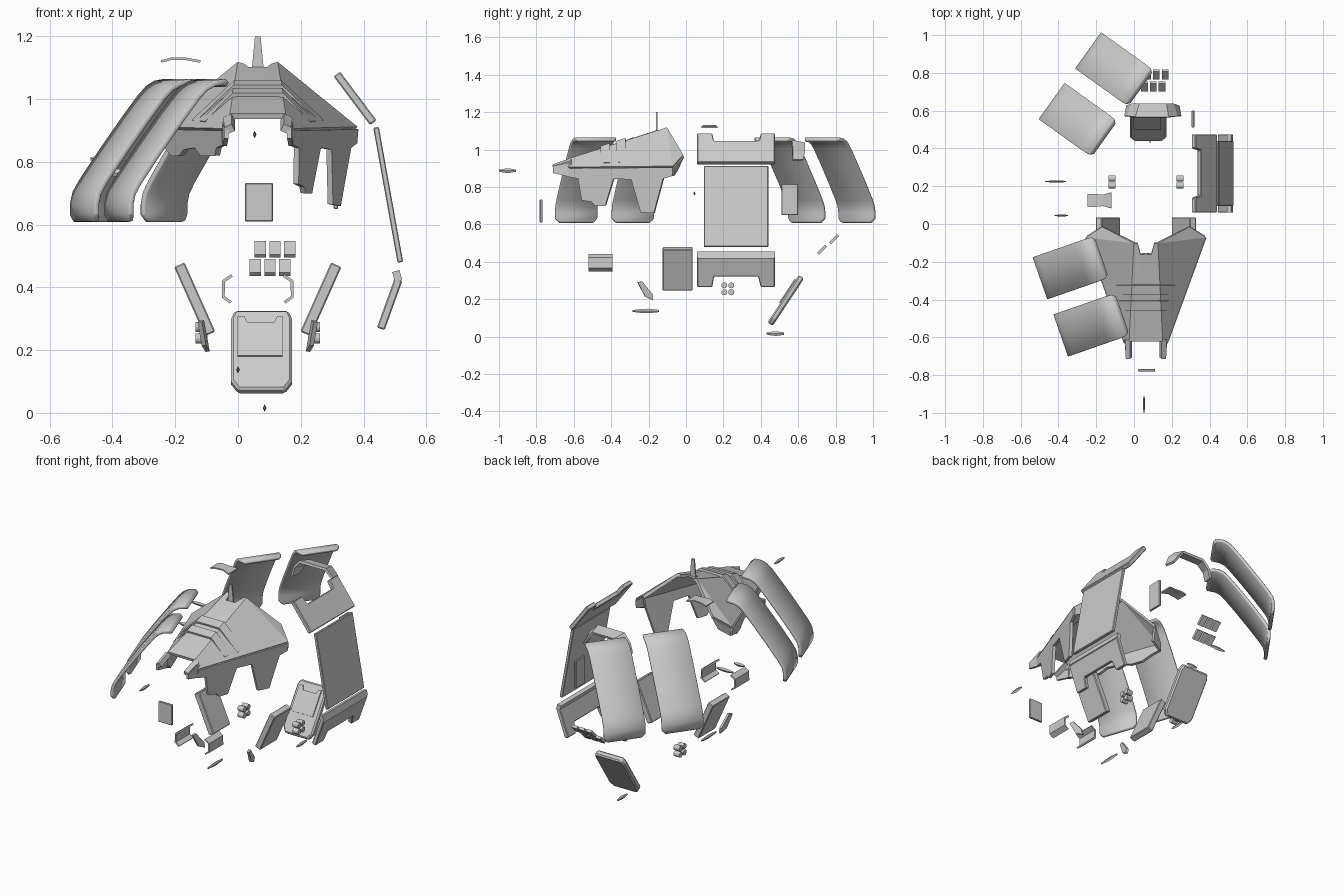
import bpy, bmesh
from math import cos, sin, radians
from mathutils import Vector, Matrix

C = 0.063          # symmetry line of the armour set


def build(name, verts, faces, thick=0.0, bevel=0.0, smooth=False):
    """Mesh object, optionally thickened about its surface and bevelled."""
    me = bpy.data.meshes.new(name)
    ob = bpy.data.objects.new(name, me)
    bpy.context.collection.objects.link(ob)
    bm = bmesh.new()
    vs = [bm.verts.new(v) for v in verts]
    for f in faces:
        bm.faces.new([vs[i] for i in f])
    bmesh.ops.recalc_face_normals(bm, faces=bm.faces)
    bm.to_mesh(me)
    bm.free()
    if thick:
        m = ob.modifiers.new("thickness", "SOLIDIFY")
        m.thickness, m.offset = thick, 0
        m.use_even_offset = True
    if bevel:
        m = ob.modifiers.new("edges", "BEVEL")
        m.width, m.segments, m.angle_limit = bevel, 1, radians(40)
        m.limit_method = "ANGLE"
    if smooth:
        bpy.ops.object.select_all(action="DESELECT")
        ob.select_set(True)
        bpy.context.view_layer.objects.active = ob
        bpy.ops.object.shade_smooth_by_angle(angle=radians(30))
    return ob


def plate(name, pts, thick, bevel=0.0):
    return build(name, pts, [range(len(pts))], thick, bevel)


def strip(name, rows, thick, bevel=0.0, smooth=False):
    """Sheet through a list of (point, point) rows."""
    verts = [p for r in rows for p in r]
    faces = [(2 * i, 2 * i + 1, 2 * i + 3, 2 * i + 2) for i in range(len(rows) - 1)]
    return build(name, verts, faces, thick, bevel, smooth)


def mx(p, s):
    """Place (offset from centre, y, z) on side s."""
    return (C + s * p[0], p[1], p[2])


# Hooded chest plate: roof, sloping sides and swept back corners
R0, R1 = (0.085, -0.62, 0.945), (0.06, -0.10, 1.11)
RN, N = (0.045, -0.10, 1.105), (0.028, -0.16, 1.093)
T, E, F = (0.227, -0.015, 0.965), (0.312, -0.07, 0.905), (0.108, -0.63, 0.90)
half = [R0, R1, T, E, F, RN, N]
verts = [mx(p, 1) for p in half] + [mx(p, -1) for p in half]
faces = [(0, 6, 13, 7)]
for o in (0, 7):
    faces += [(o, o + 1, o + 3, o + 4), (o + 1, o + 2, o + 3), (o, o + 1, o + 5, o + 6)]
build("chest_hood", verts, faces, 0.018)


def edge_x(y):
    return 0.108 + (y + 0.63) * 0.204 / 0.56


# Toothed side skirts below the hood, with front prongs
teeth_r = [(-0.63, 0.90), (-0.63, 0.855), (-0.575, 0.845), (-0.555, 0.73), (-0.50, 0.72), (-0.485, 0.70),
           (-0.43, 0.70), (-0.385, 0.845), (-0.29, 0.84), (-0.24, 0.665), (-0.17, 0.66),
           (-0.12, 0.845), (-0.07, 0.86), (-0.07, 0.905)]
for s, side in ((1, "right"), (-1, "left")):
    pts = []
    for y, z in teeth_r:
        z = z if s > 0 else max(z, 0.82)
        pts.append(mx((edge_x(y) - (0.9 - z) * 0.08, y, z), s))
    plate(side + "_skirt", pts, 0.018)
    strip(side + "_prong", [(mx((0.078, -0.61, 0.945), s), mx((0.106, -0.61, 0.93), s)),
                            (mx((0.078, -0.71, 0.91), s), mx((0.1, -0.71, 0.90), s))], 0.025)
    plate(side + "_prong_side", [mx(p, s) for p in ((0.106, -0.61, 0.925), (0.1, -0.71, 0.91),
          (0.1, -0.71, 0.875), (0.106, -0.61, 0.85))], 0.014)
    # back corner return
    plate(side + "_corner", [mx(p, s) for p in (T, E, (0.31, -0.07, 0.86), (0.24, -0.05, 0.89))], 0.014)

# Raised bands crossing the hood
for i, (y0, y1) in enumerate(((-0.455, -0.405), (-0.373, -0.322))):
    rows = []
    for s, k in ((-1, 0.9), (-1, 0), (1, 0), (1, 0.9)):
        row = []
        for y in (y0, y1):
            t = (y + 0.62) / 0.52
            rx, rz = 0.085 - 0.025 * t, 0.945 + 0.165 * t
            row.append(mx((rx + (edge_x(y) - rx) * k, y, rz + (0.9 - rz) * k + 0.013), s))
        rows.append(tuple(row))
    strip("hood_band_%d" % i, rows, 0.018)

# Crest fin in the hood notch
build("crest_fin", [(C + x, -0.157 + y, z) for z, w in ((1.095, 0.019), (1.2, 0.009))
                    for x, y in ((-w, -.004), (w, -.004), (w, .004), (-w, .004))],
      [(0, 1, 2, 3), (4, 5, 6, 7), (0, 1, 5, 4), (1, 2, 6, 5), (2, 3, 7, 6), (3, 0, 4, 7)])

# Four curved shoulder panels
prof = [(0, 1.045, 0.098), (0.015, 1.055, 0.115), (0.05, 1.05, 0.118), (0.08, 1.034, 0.118),
        (0.105, 1.008, 0.118), (0.16, 0.937, 0.118), (0.24, 0.828, 0.118), (0.305, 0.735, 0.118),
        (0.325, 0.70, 0.118), (0.333, 0.665, 0.118), (0.333, 0.632, 0.118), (0.327, 0.61, 0.098)]
for name, x, y, a in (("front_panel_a", -0.175, -0.175, 199.2), ("front_panel_b", -0.065, -0.478, 199.2),
                      ("rear_panel_a", -0.158, 0.452, 144.4), ("rear_panel_b", 0.035, 0.72, 144.4)):
    M = Matrix.Translation((x, y, 0)) @ Matrix.Rotation(radians(a), 4, "Z")
    strip(name, [(M @ Vector((u, -w, z)), M @ Vector((u, w, z))) for u, z, w in prof],
          0.018, 0.003, True)

# Side shield: upper fork, middle slab, lower fork
up = [(0.06, 0.925), (0.06, 1.08), (0.14, 1.08), (0.15, 1.04), (0.39, 1.04), (0.40, 1.08), (0.475, 1.08), (0.475, 0.925)]
plate("shield_upper", [(0.315 + (1.08 - z) * 0.75, y, z) for y, z in up], 0.026, 0.004)
mid = [(0.095, 0.91), (0.44, 0.91), (0.44, 0.48), (0.095, 0.48)]
plate("shield_middle", [(0.44 + (0.91 - z) * 0.18, y, z) for y, z in mid], 0.018, 0.003)
strip("shield_lower_lip", [((0.503, 0.06, 0.452), (0.503, 0.475, 0.452)),
                           ((0.512, 0.06, 0.42), (0.512, 0.475, 0.42))], 0.024)
low = [(0.06, 0.425), (0.475, 0.425), (0.475, 0.268), (0.40, 0.268), (0.385, 0.325), (0.15, 0.325), (0.14, 0.268), (0.06, 0.268)]
plate("shield_lower", [(0.455 + (z - 0.268) * 0.36, y, z) for y, z in low], 0.026, 0.004)


# Tilted back pack with chamfered outline and raised panel
def tilt(x, z, d=0.0):
    return (x, 0.452 + (z - 0.07) * 0.66 - d * 0.83, z + d * 0.55)


plate("back_pack", [tilt(x, z) for x, z in ((0.0, 0.067), (0.15, 0.067), (0.172, 0.095), (0.172, 0.295),
      (0.16, 0.32), (-0.01, 0.32), (-0.022, 0.295), (-0.022, 0.095))], 0.034, 0.008)
plate("back_pack_panel", [tilt(x, z, 0.017) for x, z in ((-0.002, 0.17), (0.142, 0.17), (0.142, 0.295),
      (0.125, 0.295), (0.115, 0.275), (0.03, 0.275), (0.02, 0.295), (-0.002, 0.295))], 0.014)

# Folded rear visor
strip("rear_visor", [((-0.045, 0.57, 0.945), (-0.035, 0.625, 0.945)), ((-0.03, 0.57, 1.0), (-0.01, 0.635, 0.99)),
                     ((0.01, 0.565, 1.045), (0.03, 0.635, 1.03)), ((0.18, 0.565, 1.045), (0.17, 0.635, 1.03)),
                     ((0.225, 0.57, 1.0), (0.205, 0.635, 0.99)), ((0.245, 0.57, 0.945), (0.235, 0.625, 0.945))], 0.014)

# Small flat plates at the front and side
plate("front_plate", [(0.022, -0.775, 0.61), (0.112, -0.775, 0.61), (0.112, -0.775, 0.733), (0.022, -0.775, 0.733)], 0.014, 0.003)
plate("small_side_plate", [(0.312, 0.51, 0.65), (0.312, 0.6, 0.65), (0.312, 0.6, 0.815), (0.312, 0.51, 0.815)], 0.014, 0.003)

# Small flared top cap, gently arched
strip("top_cap", [((-0.245, 0.09, 1.12), (-0.245, 0.16, 1.12)), ((-0.215, 0.09, 1.128), (-0.215, 0.16, 1.128)),
                  ((-0.165, 0.095, 1.128), (-0.165, 0.155, 1.128)), ((-0.12, 0.083, 1.12), (-0.12, 0.168, 1.12))], 0.008)

# Two rows of three tilted tiles
for r, (x0, y0, z0) in enumerate(((0.037, 0.706, 0.442), (0.053, 0.77, 0.5))):
    for i in range(3):
        x = x0 + i * 0.047
        strip("tile_%d_%d" % (r, i), [((x, y0, z0), (x + 0.036, y0, z0)),
                                      ((x, y0 + 0.043, z0 + 0.043), (x + 0.036, y0 + 0.043, z0 + 0.043))], 0.015)

for s, side in ((1, "right"), (-1, "left")):
    # slanted arm plates
    strip(side + "_arm_plate", [(mx((0.25, -0.125, 0.472), s), mx((0.25, 0.035, 0.472), s)),
                                (mx((0.152, -0.125, 0.252), s), mx((0.152, 0.035, 0.252), s))], 0.036, 0.004)
    # little tabs below them
    plate(side + "_tab", [mx(p, s) for p in ((0.185, -0.258, 0.29), (0.178, -0.235, 0.295),
          (0.165, -0.178, 0.225), (0.16, -0.178, 0.195), (0.172, -0.22, 0.215))], 0.014)
    # channel shaped brackets
    strip(side + "_bracket", [(mx((u, -0.522, z), s), mx((u, -0.392, z), s)) for u, z in
          ((0.082, 0.438), (0.109, 0.42), (0.11, 0.37), (0.086, 0.352))], 0.009)
    # clusters of four studs
    for j in range(4):
        bpy.ops.mesh.primitive_cylinder_add(
            vertices=12, radius=0.016, depth=0.038, rotation=(0, radians(90), 0),
            location=(C + s * 0.18, 0.205 + 0.037 * (j % 2), 0.237 + 0.037 * (j // 2)))
        bpy.context.object.name = "%s_stud_%d" % (side, j)


# Slim spindle blades
def blade(name, centre, length, axis):
    prof = [(-0.5, 0.005), (-0.15, 0.011), (0.1, 0.012), (0.5, 0.006)]
    vs = []
    for t, h in prof:
        for a, b in ((-0.5, 0), (0, -1), (0.5, 0), (0, 1)):
            o = (a * h, t * length, b * h) if axis == "y" else (t * length, a * h, b * h)
            vs.append(Vector(centre) + Vector(o))
    fs = [(4 * i + k, 4 * i + (k + 1) % 4, 4 * i + 4 + (k + 1) % 4, 4 * i + 4 + k) for i in range(3) for k in range(4)]
    build(name, vs, fs + [(0, 1, 2, 3), (12, 13, 14, 15)])


blade("front_blade", (0.053, -0.955, 0.887), 0.09, "y")
blade("lower_blade", (0.0, -0.215, 0.137), 0.14, "y")
blade("base_blade", (0.085, 0.477, 0.016), 0.095, "y")
blade("left_blade", (-0.415, 0.225, 0.81), 0.11, "x")
blade("left_short_blade", (-0.385, 0.045, 0.765), 0.07, "x")
